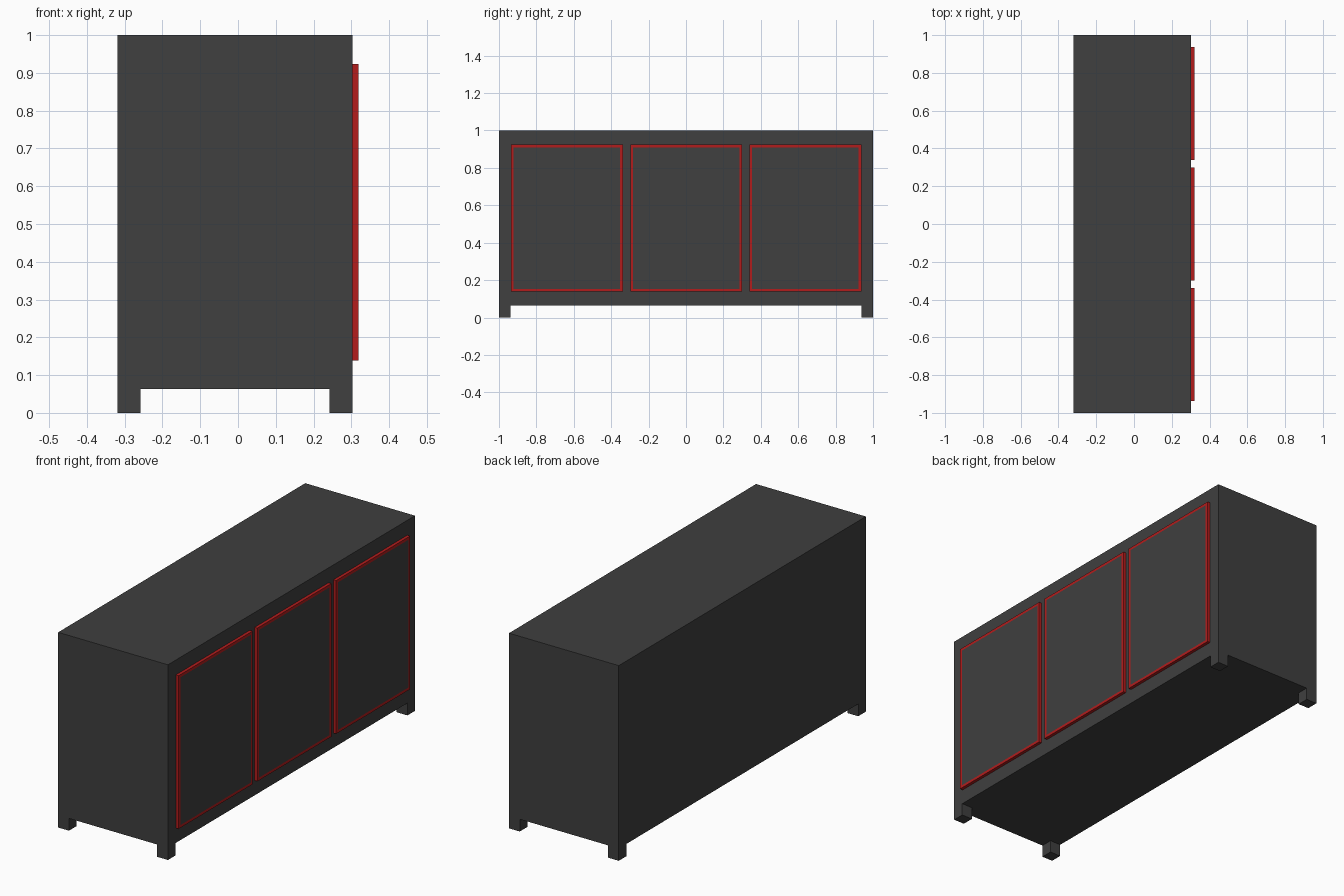
import bpy, bmesh

if "Cube" in bpy.data.objects:
    bpy.data.objects.remove(bpy.data.objects["Cube"])

def material(name, rgb):
    m = bpy.data.materials.new(name)
    m.diffuse_color = (*rgb, 1)
    m.use_nodes = True
    m.node_tree.nodes["Principled BSDF"].inputs["Base Color"].default_value = m.diffuse_color
    return m

dark = material("dark_grey", (0.05, 0.05, 0.05))
red = material("red_trim", (0.45, 0.012, 0.012))

def box(name, lo, hi, mats, trim=0):
    """Box between two corners; trim insets the +x face and gives it the second material."""
    bm = bmesh.new()
    bmesh.ops.create_cube(bm, size=1)
    for v in bm.verts:
        v.co = [l + (c + 0.5) * (h - l) for l, h, c in zip(lo, hi, v.co)]
    bm.normal_update()
    if trim:
        front = [f for f in bm.faces if f.normal.x > 0.9]
        bmesh.ops.inset_region(bm, faces=front, thickness=trim, use_even_offset=True)
        front[0].material_index = 1
    me = bpy.data.meshes.new(name)
    bm.to_mesh(me)
    bm.free()
    for m in mats:
        me.materials.append(m)
    ob = bpy.data.objects.new(name, me)
    bpy.context.collection.objects.link(ob)
    return ob

BACK, FRONT, BASE, LEG = -0.319, 0.303, 0.063, 0.061

# Cabinet body
box("cabinet_body", (BACK, -1, BASE), (FRONT, 1, 1), [dark])

# Corner legs
for xn, x in (("back", BACK), ("front", FRONT - LEG)):
    for yn, y in (("left", -1), ("right", 1 - LEG)):
        box(f"{xn}_{yn}_leg", (x, y, 0), (x + LEG, y + LEG, BASE), [dark])

# Doors with red edging and a flush dark panel
for name, y in (("left", -0.637), ("middle", 0.001), ("right", 0.638)):
    box(f"{name}_door", (FRONT, y - 0.299, 0.139), (0.319, y + 0.299, 0.924),
        [red, dark], trim=0.014)
